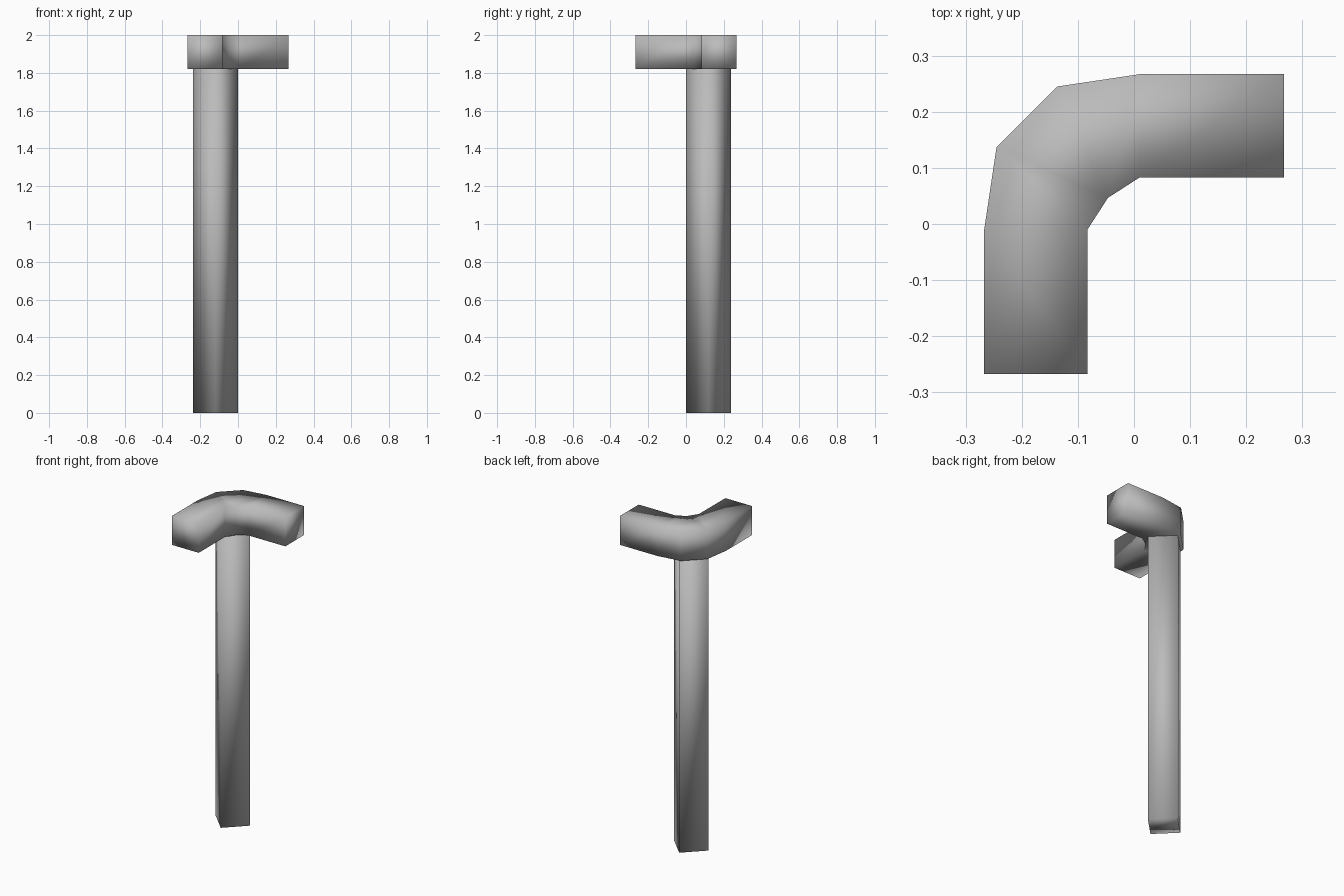
import bpy
import bmesh

cube = bpy.data.objects.get("Cube")
if cube:
    bpy.data.objects.remove(cube, do_unlink=True)

HEIGHT = 2.0
BAR_BOTTOM = 1.82

grey = bpy.data.materials.new("plain grey")
grey.use_nodes = True
colour = (0.5, 0.5, 0.5, 1)
grey.diffuse_color = colour
grey.node_tree.nodes["Principled BSDF"].inputs["Base Color"].default_value = colour


def loft(name, rings):
    """Skin a row of four-sided rings, cap both ends and shade smooth."""
    bm = bmesh.new()
    rows = [[bm.verts.new(p) for p in ring] for ring in rings]
    for a, b in zip(rows, rows[1:]):
        for i in range(4):
            j = (i + 1) % 4
            bm.faces.new((a[i], a[j], b[j], b[i]))
    bm.faces.new(rows[0])
    bm.faces.new(rows[-1])
    bmesh.ops.remove_doubles(bm, verts=bm.verts, dist=0.001)
    bmesh.ops.recalc_face_normals(bm, faces=bm.faces)
    for face in bm.faces:
        face.smooth = True
    mesh = bpy.data.meshes.new(name)
    bm.to_mesh(mesh)
    bm.free()
    mesh.materials.append(grey)
    obj = bpy.data.objects.new(name, mesh)
    bpy.context.collection.objects.link(obj)
    return obj


# Curved bar: outer and inner points of one arm, mirrored over the corner diagonal
arm = [((-0.267, -0.267), (-0.083, -0.267)),
       ((-0.267, -0.01), (-0.083, -0.01)),
       ((-0.245, 0.137), (-0.0465, 0.0465))]
other_arm = [tuple((-y, -x) for x, y in pair) for pair in reversed(arm)]
loft("elbow_bar", [
    [(*outer, BAR_BOTTOM), (*inner, BAR_BOTTOM), (*inner, HEIGHT), (*outer, HEIGHT)]
    for outer, inner in arm + other_arm])

# Square post standing diagonally under the elbow
cx, cy, r = -0.119, 0.119, 0.118
corners = [(cx - r, cy), (cx, cy - r), (cx + r, cy), (cx, cy + r)]
loft("post", [[(x, y, z) for x, y in corners] for z in (0, BAR_BOTTOM)])
